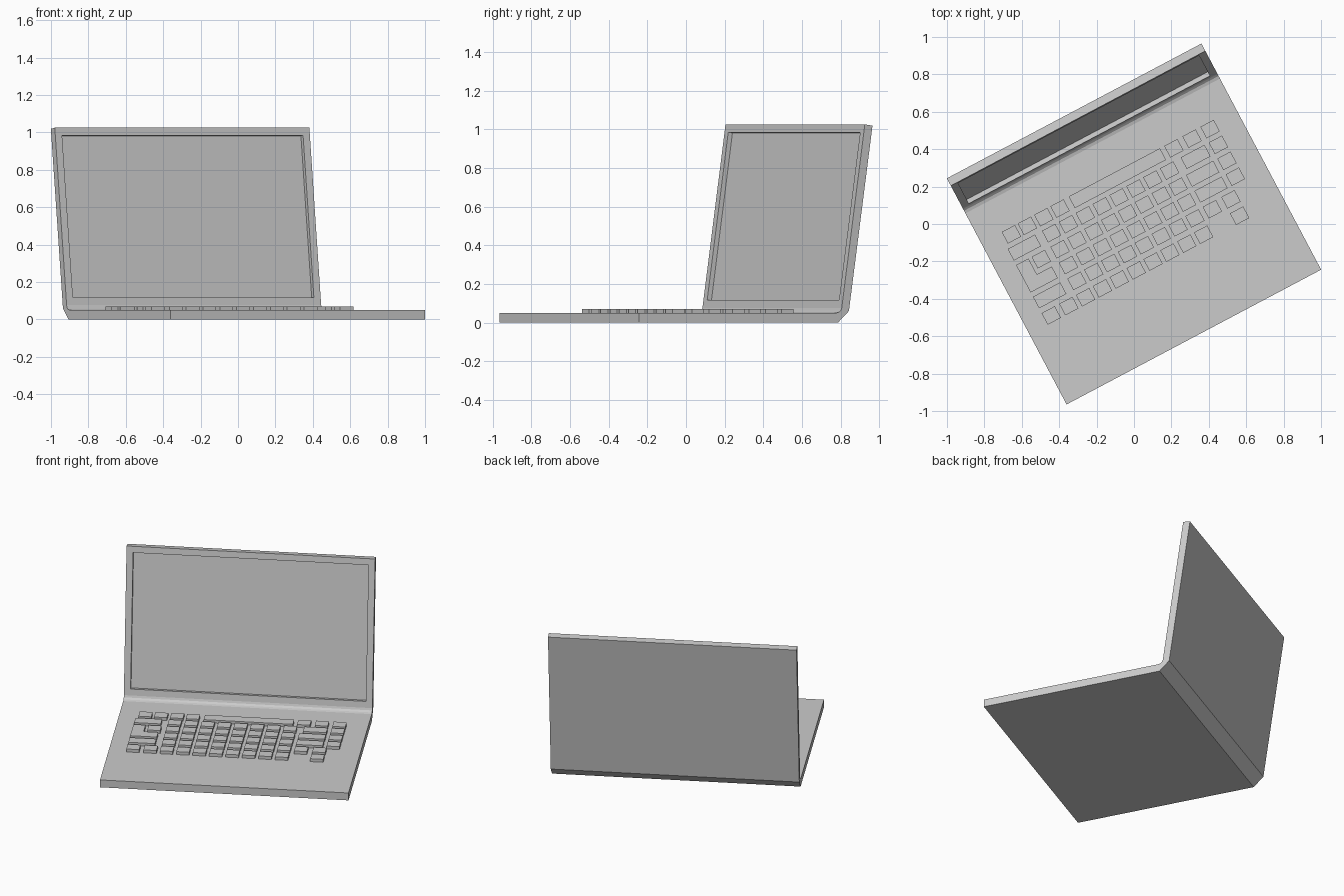
import bpy, bmesh, math
from mathutils import Matrix

if "Cube" in bpy.data.objects:
    bpy.data.objects.remove(bpy.data.objects["Cube"])

W = 0.77                                              # half width
TURN = Matrix.Rotation(math.radians(27.9), 4, 'Z')    # the laptop stands turned


def finish(bm, name):
    bmesh.ops.recalc_face_normals(bm, faces=bm.faces)
    bmesh.ops.transform(bm, matrix=TURN, verts=bm.verts)
    me = bpy.data.meshes.new(name)
    bm.to_mesh(me)
    bm.free()
    ob = bpy.data.objects.new(name, me)
    bpy.context.collection.objects.link(ob)
    return ob


def prism(bm, pts, step):
    face = bm.faces.new([bm.verts.new(p) for p in pts])
    ext = bmesh.ops.extrude_face_region(bm, geom=[face])
    bmesh.ops.translate(bm, vec=step,
                        verts=[g for g in ext['geom'] if isinstance(g, bmesh.types.BMVert)])


# Base, hinge and lid share one side profile (depth, height)
profile = [(-0.684, 0), (0.482, 0), (0.546, 0.06), (0.684, 1.019), (0.639, 1.025),
           (0.504, 0.076), (0.499, 0.063), (0.488, 0.054), (0.472, 0.05), (-0.684, 0.05)]
bm = bmesh.new()
prism(bm, [(-W, y, z) for y, z in profile], (2 * W, 0, 0))
bmesh.ops.recalc_face_normals(bm, faces=bm.faces)

# Recessed screen in the inner lid face
bm.normal_update()
screen = max((f for f in bm.faces if f.normal.y < -0.9), key=lambda f: f.calc_area())
bmesh.ops.inset_individual(bm, faces=[screen], thickness=0.041, use_even_offset=True)
normal = screen.normal.copy()
screen = bmesh.ops.extrude_discrete_faces(bm, faces=[screen])['faces'][0]
bmesh.ops.translate(bm, vec=normal * -0.025, verts=screen.verts)
finish(bm, "laptop_body")

# Keys: rows from the hinge to the front, each key is (centre, width)
KW, KD, Z0, Z1 = 0.08, 0.07, 0.048, 0.07
block = [(0.302 - 0.102 * i, KW) for i in range(8)]
rows = [
    (0.258, [(-0.605, KW), (-0.508, KW), (-0.409, KW), (-0.311, KW), (0.036, 0.552),
             (0.378, KW), (0.488, KW), (0.597, KW)]),
    (0.163, block + [(-0.577, 0.165), (0.459, 0.144), (0.597, KW)]),
    (0.066, block + [(-0.526, KW), (0.45, 0.165), (0.597, KW)]),
    (-0.03, block + [(0.45, 0.165), (0.597, KW)]),
    (-0.126, block + [(-0.577, 0.165), (0.407, KW), (0.52, KW)]),
    (-0.225, block + [(-0.513, KW), (-0.62, KW), (0.52, KW)]),
]
bm = bmesh.new()
for v, keys in rows:
    for u, w in keys:
        bmesh.ops.create_cube(bm, size=1, matrix=Matrix.Translation((u, v, (Z0 + Z1) / 2))
                              @ Matrix.Diagonal((w, KD, Z1 - Z0, 1)))
finish(bm, "keyboard_keys")

# L-shaped key spanning two rows
bm = bmesh.new()
outline = [(-0.66, 0.101), (-0.585, 0.101), (-0.585, 0.005), (-0.495, 0.005),
           (-0.495, -0.065), (-0.66, -0.065)]
prism(bm, [(x, y, Z0) for x, y in outline], (0, 0, Z1 - Z0))
finish(bm, "corner_key")
